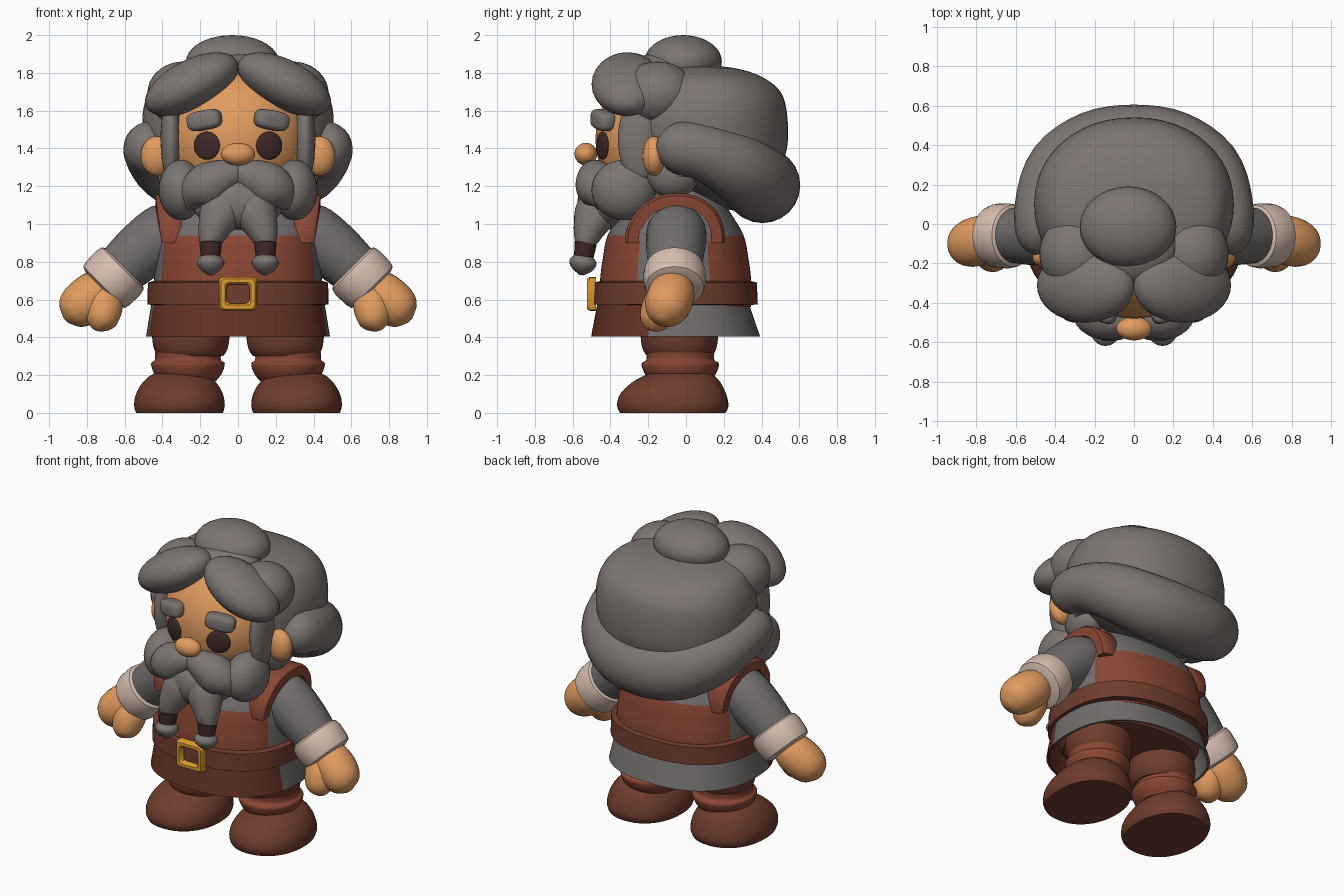
import bpy, bmesh, math
from mathutils import Vector, Matrix, Euler

if "Cube" in bpy.data.objects:
    bpy.data.objects.remove(bpy.data.objects["Cube"])


def material(name, r, g, b):
    m = bpy.data.materials.new(name)
    m.use_nodes = True
    m.diffuse_color = (r, g, b, 1)
    m.node_tree.nodes["Principled BSDF"].inputs["Base Color"].default_value = (r, g, b, 1)
    return m


HAIR = material("grey_hair", .205, .18, .17)
SHIRT = material("grey_cloth", .165, .155, .15)
SKIN = material("skin", .75, .33, .115)
VEST = material("red_leather", .25, .062, .035)
BOOT = material("brown_leather", .16, .046, .027)
APRON = material("dark_leather", .13, .032, .018)
CUFF = material("cream_cloth", .68, .52, .43)
GOLD = material("gold", .72, .33, .03)
DARK = material("dark_brown", .05, .022, .021)
parts = []


def finish(name, bm, mats, rule=None):
    bmesh.ops.recalc_face_normals(bm, faces=bm.faces)
    if rule:
        for f in bm.faces:
            f.material_index = rule(f.calc_center_median())
    me = bpy.data.meshes.new(name)
    bm.to_mesh(me)
    bm.free()
    for m in mats:
        me.materials.append(m)
    ob = bpy.data.objects.new(name, me)
    bpy.context.collection.objects.link(ob)
    parts.append(ob)


def skin_rings(name, rings, mats, rule=None):
    """Bridge equal-length rings of points and cap both ends."""
    bm = bmesh.new()
    rows = [[bm.verts.new(p) for p in ring] for ring in rings]
    n = len(rows[0])
    for a, b in zip(rows, rows[1:]):
        for i in range(n):
            j = (i + 1) % n
            bm.faces.new((a[i], a[j], b[j], b[i]))
    bm.faces.new(rows[0])
    bm.faces.new(rows[-1])
    finish(name, bm, mats, rule)


def dense(keys, n):
    """Catmull-Rom interpolation of key tuples."""
    k = [Vector(v) for v in keys]
    out = []
    for i in range(len(k) - 1):
        p0, p1, p2, p3 = k[max(i - 1, 0)], k[i], k[i + 1], k[min(i + 2, len(k) - 1)]
        for s in range(n):
            t = s / n
            out.append(p1 + (p2 - p0) * (t / 2) + (2 * p0 - 5 * p1 + 4 * p2 - p3) * (t * t / 2)
                       + (3 * p1 - p0 - 3 * p2 + p3) * (t ** 3 / 2))
    return out + [k[-1]]


def loft(name, keys, mats, cx=0, power=2.0, n=4, seg=48, rule=None):
    """Stack of superellipse rings; keys are (z, x radius, y radius, y centre)."""
    def se(v):
        return math.copysign(abs(v) ** (2 / power), v)
    angles = [2 * math.pi * i / seg for i in range(seg)]
    rings = [[(cx + rx * se(math.cos(a)), cy + ry * se(math.sin(a)), z) for a in angles]
             for z, rx, ry, cy in dense(keys, n)]
    skin_rings(name, rings, mats, rule)


def tube(name, keys, mat, n=4, seg=24, ref=(0, 1, 0)):
    """Round sweep; keys are (x, y, z, radius)."""
    pts = dense(keys, n)
    rings = []
    for i, p in enumerate(pts):
        t = (pts[min(i + 1, len(pts) - 1)] - pts[max(i - 1, 0)]).xyz.normalized()
        u = t.cross(Vector(ref)).normalized()
        v = u.cross(t)
        rings.append([p.xyz + p.w * (u * math.cos(a) + v * math.sin(a))
                      for a in (2 * math.pi * k / seg for k in range(seg))])
    skin_rings(name, rings, [mat])


def ball(name, loc, radii, mat, rot=(0, 0, 0), box=1.0):
    """Ellipsoid; box below 1 squares it off."""
    bm = bmesh.new()
    bmesh.ops.create_uvsphere(bm, u_segments=32, v_segments=18, radius=1)
    m = (Matrix.Translation(loc) @ Euler([math.radians(r) for r in rot]).to_matrix().to_4x4()
         @ Matrix.Diagonal((*radii, 1)))
    for v in bm.verts:
        v.co = m @ Vector([math.copysign(abs(c) ** box, c) for c in v.co])
    finish(name, bm, [mat])


def side_ball(name, s, loc, radii, mat, rot=(0, 0, 0), box=1.0):
    x, y, z = loc
    ball(name, (x * s, y, z), radii, mat, (rot[0], rot[1] * s, rot[2] * s), box)


def side_tube(name, s, keys, mat, **kw):
    tube(name, [(x * s, y, z, r) for x, y, z, r in keys], mat, **kw)


CY = -.055  # body centre in y


# Torso: shirt, with the vest coloured below the chest and outside the armholes
def vest_rule(c):
    armhole = abs(c.x) > .3 and -.25 < c.y < .12
    return 1 if c.z < .94 and not armhole else 0


loft("torso", [(.56, .45, .40, CY), (.70, .445, .40, CY), (.82, .435, .385, CY), (.94, .42, .36, CY),
               (1.06, .38, .29, CY), (1.15, .28, .23, CY), (1.25, .18, .18, CY)],
     [SHIRT, VEST], power=2.4, n=4, seg=96, rule=vest_rule)
loft("hips", [(.45, .40, .34, CY), (.50, .43, .37, CY), (.57, .44, .38, CY)], [BOOT], power=2.4)
# Skirt: apron in front, cloth behind
loft("skirt", [(.60, .455, .395, -.07), (.405, .487, .447, CY), (.405, .472, .432, CY), (.57, .445, .38, -.07)],
     [SHIRT, APRON], power=2.4, n=1, seg=96, rule=lambda c: int(c.y < -.2))
loft("belt", [(.57, .45, .39, CY), (.575, .48, .435, CY), (.69, .477, .43, CY), (.70, .44, .39, CY)],
     [BOOT], power=2.4, n=1, seg=96)

# Buckle: rounded square frame
frame = []
for cx, cz, start in ((1, 1, 0), (-1, 1, 90), (-1, -1, 180), (1, -1, 270)):
    for d in (0, 45, 90):
        a = math.radians(start + d)
        frame.append(Vector((cx * .06 + .02 * math.cos(a), -.50, .63 + cz * .05 + .02 * math.sin(a))))
rings = []
for p in frame + frame[:1]:
    out = Vector((math.copysign(.8, p.x), 0, math.copysign(.8, p.z - .63)))
    rings.append([p + out * du * .025 + Vector((0, dv * .024, 0))
                  for du, dv in ((-1, -.4), (-.5, -1), (.5, -1), (1, -.4), (1, 1), (-1, 1))])
skin_rings("buckle", rings, [GOLD])

for s, side in ((1, "left"), (-1, "right")):
    # Shoulder straps, wider at the top
    path = dense([(-.285, .90), (-.275, .98), (-.20, 1.08), (-.09, 1.125), (.04, 1.115), (.13, 1.05),
                  (.165, .97), (.17, .90)], 3)
    rings = []
    for i, p in enumerate(path):
        t = (path[min(i + 1, len(path) - 1)] - path[max(i - 1, 0)]).normalized()
        nrm = Vector((-t.y, t.x)) * .036
        wide = .405 + .14 * (p.y - .9)
        rings.append([(s * x, p.x + k * nrm.x, p.y + k * nrm.y)
                      for x, k in ((.28, -1), (wide, -1), (wide, .6), (wide - .02, 1), (.30, 1), (.28, .6))])
    skin_rings(side + "_strap", rings, [VEST])

    # Arms and hands
    side_tube(side + "_sleeve", s, [(.28, -.05, 1.02, .09), (.37, -.05, .965, .155), (.50, -.055, .865, .155),
                                    (.64, -.06, .74, .135)], SHIRT)
    side_tube(side + "_cuff", s, [(.60, -.06, .775, .135), (.61, -.06, .765, .157), (.635, -.06, .74, .165),
                                  (.69, -.06, .685, .163), (.71, -.06, .665, .155), (.72, -.06, .655, .12)],
              CUFF, n=1)
    side_tube(side + "_hand", s, [(.68, -.06, .70, .09), (.75, -.075, .635, .122), (.835, -.10, .565, .12),
                                  (.885, -.115, .515, .085), (.91, -.12, .49, .02)], SKIN)
    side_tube(side + "_thumb", s, [(.70, -.08, .66, .08), (.71, -.13, .57, .10), (.72, -.165, .49, .085),
                                   (.725, -.18, .45, .05), (.725, -.185, .435, .01)], SKIN)

    # Legs and boots
    loft(side + "_trouser", [(.30, .17, .17, -.035), (.34, .195, .195, -.035), (.42, .205, .205, -.035),
                             (.50, .19, .19, -.035)], [BOOT], cx=.25 * s)
    loft(side + "_legging", [(.17, .15, .16, -.03), (.21, .18, .19, -.03), (.26, .195, .205, -.03),
                             (.28, .175, .18, -.03), (.32, .175, .18, -.03)], [VEST], cx=.265 * s)
    loft(side + "_boot", [(0, .23, .28, -.07), (.04, .24, .295, -.07), (.10, .23, .28, -.068),
                          (.16, .195, .235, -.052), (.20, .15, .18, -.035), (.22, .10, .12, -.03)],
         [BOOT], cx=.31 * s, power=2.2)

    # Face features
    side_ball(side + "_eye", s, (.165, -.442, 1.415), (.075, .017, .074), DARK, (0, 0, 23))
    side_ball(side + "_brow", s, (.178, -.44, 1.55), (.095, .05, .052), HAIR, (0, 10, 22), box=.6)
    side_ball(side + "_ear", s, (.43, -.17, 1.36), (.085, .06, .105), SKIN)
    side_ball(side + "_sideburn", s, (.355, -.25, 1.45), (.055, .11, .23), HAIR)
    side_ball(side + "_fringe", s, (.245, -.31, 1.74), (.27, .19, .13), HAIR, (0, 27, 0))
    side_ball(side + "_temple_hair", s, (.29, -.15, 1.69), (.19, .20, .17), HAIR)
    side_ball(side + "_jaw_hair", s, (.33, -.07, 1.28), (.10, .15, .14), HAIR)

    # Beard halves and braids
    side_ball(side + "_cheek_beard", s, (.30, -.33, 1.18), (.12, .17, .16), HAIR)
    side_tube(side + "_moustache", s, [(-.01, -.48, 1.27, .06), (.07, -.48, 1.25, .095),
                                       (.16, -.465, 1.205, .12), (.23, -.45, 1.15, .095),
                                       (.265, -.44, 1.08, .02)], HAIR)
    side_tube(side + "_braid", s, [(.05, -.42, 1.14, .11), (.09, -.475, 1.06, .115), (.125, -.51, .98, .088),
                                   (.145, -.53, .91, .062), (.145, -.535, .88, .04)], HAIR)
    side_tube(side + "_braid_tie", s, [(.145, -.53, .905, .045), (.145, -.532, .90, .06),
                                       (.145, -.54, .83, .052), (.145, -.541, .82, .04)], DARK, n=1)
    side_tube(side + "_braid_tip", s, [(.145, -.54, .835, .045), (.145, -.545, .80, .073),
                                       (.145, -.55, .76, .055), (.145, -.555, .73, .012)], HAIR)

# Head
ball("head", (0, -.10, 1.45), (.39, .38, .40), SKIN)
ball("nose", (0, -.53, 1.37), (.09, .06, .06), SKIN)
ball("chin_beard", (0, -.40, 1.10), (.24, .14, .13), HAIR)
ball("mid_beard", (0, -.485, 1.11), (.17, .09, .13), HAIR)

# Hair: crown, top knot, and thick roll wrapping round the back
loft("hair_crown", [(1.25, .46, .38, .10), (1.40, .495, .435, .10), (1.58, .505, .435, .10),
                    (1.70, .47, .40, .10), (1.78, .40, .32, .08), (1.825, .25, .20, .06),
                    (1.84, .06, .05, .05)], [HAIR], power=2.1)
ball("hair_top", (-.03, -.015, 1.86), (.245, .205, .14), HAIR)
ball("hair_parting", (0, -.12, 1.81), (.22, .18, .10), HAIR)
half = [(.42, -.13, 1.42, .03), (.455, -.07, 1.41, .13), (.455, .09, 1.38, .15), (.37, .27, 1.30, .18),
        (.20, .375, 1.225, .198)]
tube("hair_roll", half + [(0, .405, 1.205, .2)] + [(-x, y, z, r) for x, y, z, r in reversed(half)],
     HAIR, ref=(0, 0, 1))
ball("hair_nape", (0, .15, 1.30), (.47, .40, .19), HAIR, (-24, 0, 0))

# Smooth shading with kept edges
for ob in parts:
    ob.select_set(True)
bpy.context.view_layer.objects.active = parts[0]
bpy.ops.object.shade_smooth_by_angle(angle=math.radians(40))
